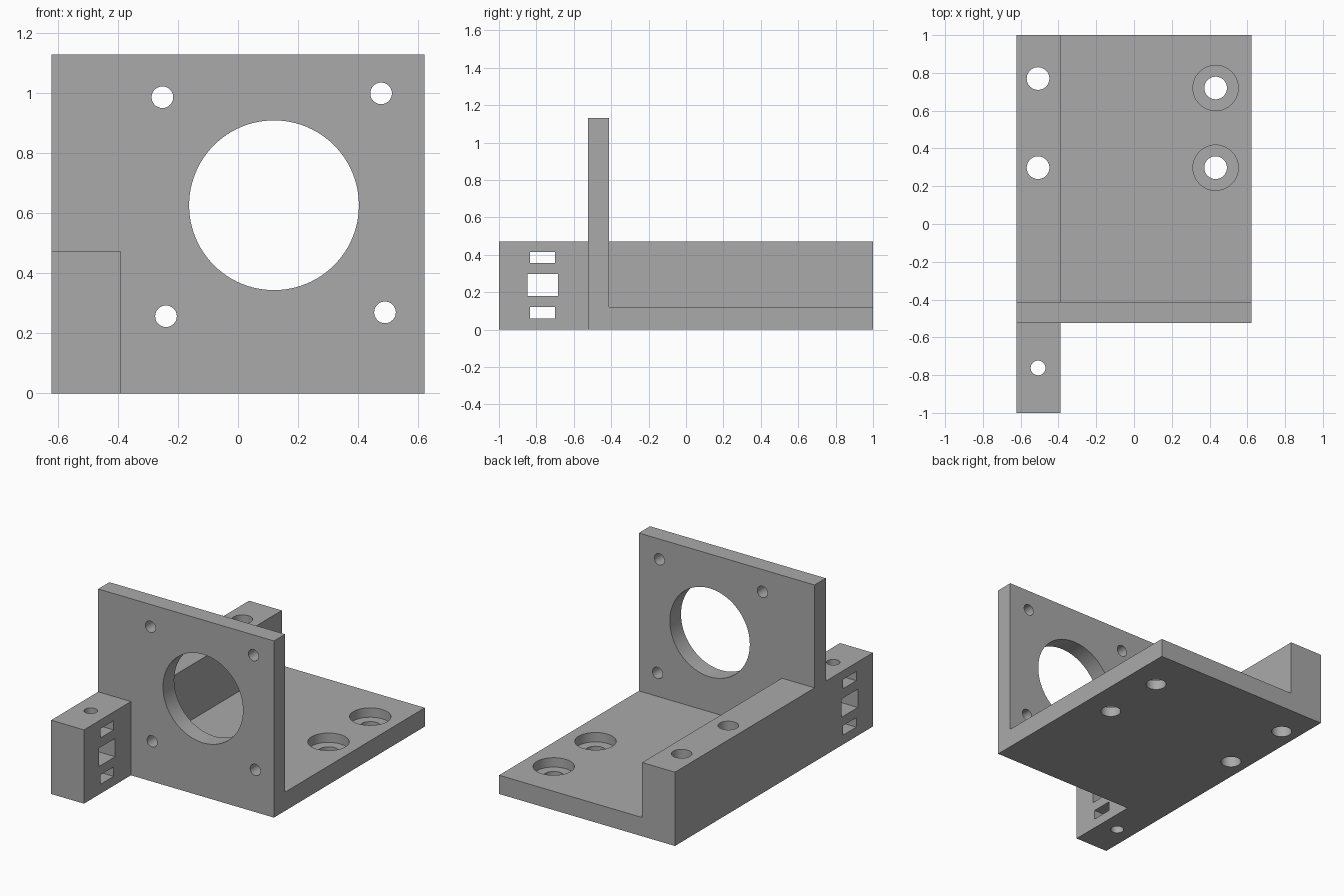
import bpy
from mathutils import Matrix, Vector
import bmesh
import math

if "Cube" in bpy.data.objects:
    bpy.data.objects.remove(bpy.data.objects["Cube"])

grey = bpy.data.materials.new("plain grey")
grey.diffuse_color = (0.40, 0.40, 0.40, 1)
grey.use_nodes = True
grey.node_tree.nodes["Principled BSDF"].inputs["Base Color"].default_value = grey.diffuse_color


def add_object(name, bm):
    mesh = bpy.data.meshes.new(name)
    bm.to_mesh(mesh)
    bm.free()
    mesh.materials.append(grey)
    obj = bpy.data.objects.new(name, mesh)
    bpy.context.collection.objects.link(obj)
    return obj


def box(name, x, y, z):
    """Box from (low, high) ranges on each axis."""
    bm = bmesh.new()
    bmesh.ops.create_cube(bm, size=1)
    for v in bm.verts:
        v.co = Vector([(r[0] + r[1]) / 2 + c * (r[1] - r[0]) for r, c in zip((x, y, z), v.co)])
    return add_object(name, bm)


def cylinder(name, centre, radius, depth, axis="Z", sides=48):
    bm = bmesh.new()
    turn = Matrix.Rotation(math.pi / 2, 4, "X") if axis == "Y" else Matrix()
    bmesh.ops.create_cone(bm, cap_ends=True, segments=sides, radius1=radius, radius2=radius,
                          depth=depth, matrix=Matrix.Translation(centre) @ turn)
    return add_object(name, bm)


def combine(target, tool, operation):
    mod = target.modifiers.new(operation.lower(), "BOOLEAN")
    mod.operation, mod.solver, mod.object = operation, "EXACT", tool
    bpy.context.view_layer.objects.active = target
    bpy.ops.object.modifier_apply(modifier=mod.name)
    bpy.data.objects.remove(tool)


W = 0.622
# Solid body: base, upright motor plate and long side rail
bracket = box("motor_bracket", (-W, W), (-0.525, 1), (0, 0.12))
combine(bracket, box("upright_plate", (-W, W), (-0.525, -0.412), (0, 1.13)), "UNION")
combine(bracket, box("side_rail", (-W, -0.39), (-1, 1), (0, 0.472)), "UNION")

# Large opening and four screw holes through the upright plate
combine(bracket, cylinder("motor_opening", (0.12, -0.47, 0.627), 0.283, 0.3, "Y", 96), "DIFFERENCE")
for x, z in ((-0.252, 0.987), (0.477, 1.0), (-0.24, 0.257), (0.49, 0.27)):
    combine(bracket, cylinder("screw_hole", (x, -0.47, z), 0.036, 0.3, "Y"), "DIFFERENCE")

# Vertical mounting holes in the rail, and counterbored ones in the base
for x, y, r in ((-0.508, 0.77, 0.06), (-0.508, 0.298, 0.06), (-0.508, -0.762, 0.039),
                (0.432, 0.72, 0.06), (0.432, 0.298, 0.06)):
    combine(bracket, cylinder("mount_hole", (x, y, 0.25), r, 1), "DIFFERENCE")
for y in (0.72, 0.298):
    combine(bracket, cylinder("counterbore", (0.432, y, 0.16), 0.12, 0.2), "DIFFERENCE")

# Three slots across the front end of the rail
for y, z in (((-0.833, -0.70), (0.06, 0.12)), ((-0.848, -0.685), (0.18, 0.297)),
             ((-0.833, -0.70), (0.357, 0.416))):
    combine(bracket, box("slot", (-0.8, -0.2), y, z), "DIFFERENCE")

# Round walls smooth, corners sharp
bpy.ops.object.select_all(action="DESELECT")
bracket.select_set(True)
bpy.context.view_layer.objects.active = bracket
bpy.ops.object.shade_smooth_by_angle(angle=math.radians(30))
